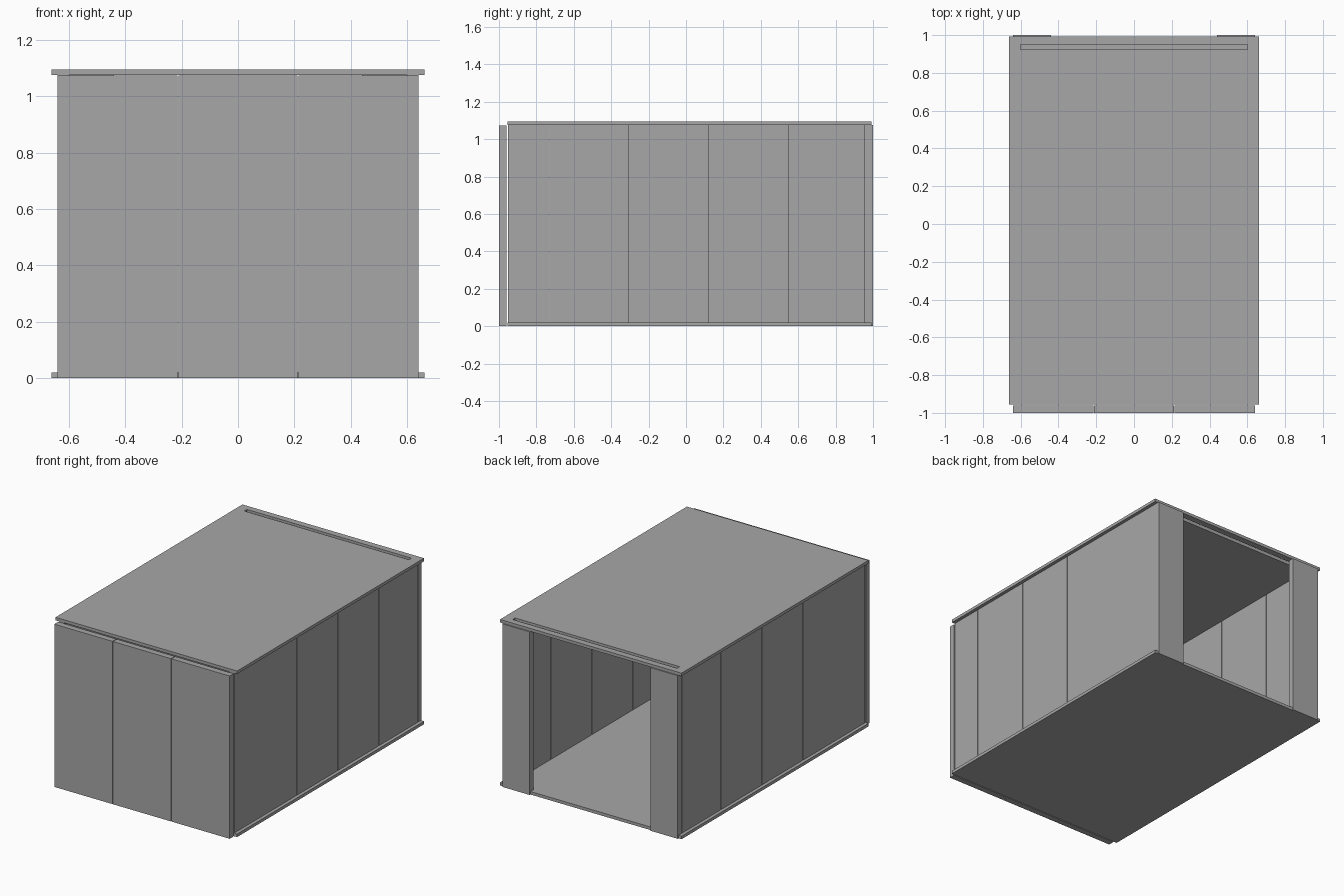
import bpy

default = bpy.data.objects.get("Cube")
if default:
    bpy.data.objects.remove(default, do_unlink=True)

# Single grey material
grey = bpy.data.materials.new("panel_grey")
grey.use_nodes = True
colour = (0.39, 0.39, 0.395, 1)
grey.diffuse_color = colour
grey.node_tree.nodes["Principled BSDF"].inputs["Base Color"].default_value = colour


def box(name, x, y, z):
    """Box spanning the given (low, high) range on each axis."""
    spans = (x, y, z)
    bpy.ops.mesh.primitive_cube_add(size=1, location=[(a + b) / 2 for a, b in spans])
    ob = bpy.context.object
    ob.name = ob.data.name = name
    ob.scale = [b - a for a, b in spans]
    bpy.ops.object.transform_apply(location=False, rotation=False, scale=True)
    ob.data.materials.append(grey)
    return ob


half_width = 0.64
wall = 0.04
slab = 0.02
ceiling = 1.075
top = ceiling + slab
gap = 0.002
overhang = (-half_width - 0.022, half_width + 0.022)
depth = (-0.955, 0.992)

# Floor and roof slabs, overhanging the side walls
box("floor", overhang, depth, (0, slab))
roof = box("roof", overhang, depth, (ceiling, top))

# Door track slot through the roof
slot = box("slot_cutter", (-0.6, 0.6), (0.923, 0.95), (1, 1.2))
slot.hide_render = True
cut = roof.modifiers.new("track_slot", 'BOOLEAN')
cut.operation = 'DIFFERENCE'
cut.object = slot
cut.solver = 'EXACT'
bpy.context.view_layer.objects.active = roof
bpy.ops.object.modifier_apply(modifier=cut.name)
bpy.data.objects.remove(slot, do_unlink=True)

# Three front panels with thin joints
width = 2 * half_width / 3
for i in range(3):
    left = -half_width + i * width
    box(f"front_panel_{i + 1}",
        (left + (gap if i else 0), left + width - (gap if i < 2 else 0)),
        (-1, -1 + wall), (0, ceiling - 0.002))

# Side wall panels and back returns, on both sides
joints = [depth[0], -0.732, -0.304, 0.124, 0.552, 0.96]
for side, sign in (("left", 1), ("right", -1)):
    x = sorted((sign * (half_width - wall), sign * half_width))
    for i, (a, b) in enumerate(zip(joints, joints[1:])):
        box(f"{side}_wall_panel_{i + 1}", x, (a + gap, b - gap), (slab, ceiling))
    x = sorted((sign * 0.44, sign * half_width))
    box(f"{side}_back_panel", x, (0.96, 1), (0, ceiling))
